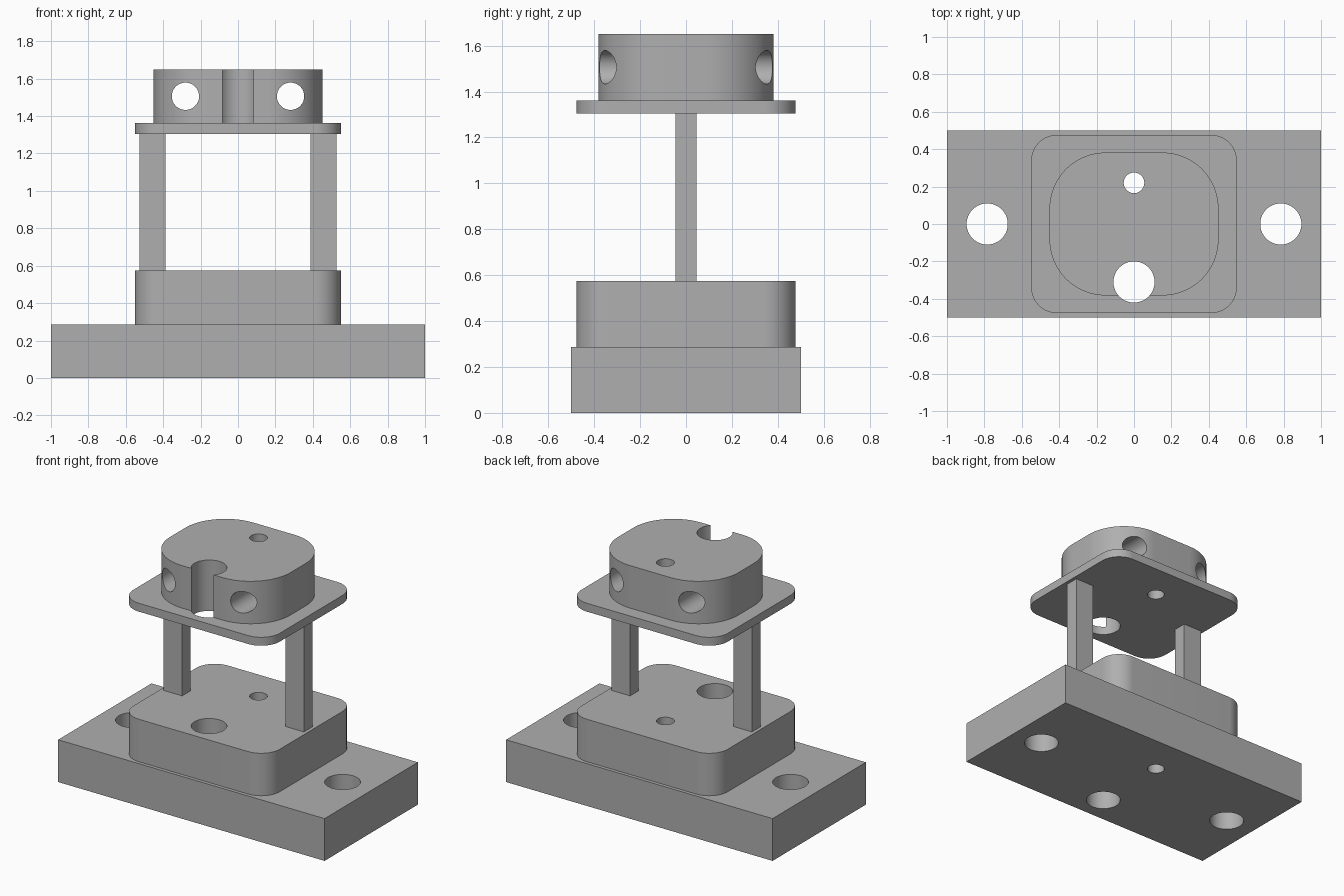
import bpy
import bmesh
import math
from mathutils import Matrix

cube = bpy.data.objects.get("Cube")
if cube:
    bpy.data.objects.remove(cube, do_unlink=True)

grey = bpy.data.materials.new("plain_grey")
grey.use_nodes = True
grey.diffuse_color = (0.43, 0.43, 0.43, 1)
grey.node_tree.nodes["Principled BSDF"].inputs["Base Color"].default_value = (0.43, 0.43, 0.43, 1)


def make_object(name, bm):
    bmesh.ops.recalc_face_normals(bm, faces=bm.faces)
    mesh = bpy.data.meshes.new(name)
    bm.to_mesh(mesh)
    bm.free()
    mesh.materials.append(grey)
    obj = bpy.data.objects.new(name, mesh)
    bpy.context.collection.objects.link(obj)
    return obj


def slab(name, half_x, half_y, bottom, top, radius=0, centre_x=0, steps=16):
    """Extruded rectangle with optional rounded corners."""
    bm = bmesh.new()
    outline = []
    for i, (sx, sy) in enumerate([(1, 1), (-1, 1), (-1, -1), (1, -1)]):
        for k in range(steps + 1 if radius else 1):
            a = math.pi / 2 * (i + k / steps)
            outline.append(bm.verts.new((
                centre_x + sx * (half_x - radius) + radius * math.cos(a),
                sy * (half_y - radius) + radius * math.sin(a), bottom)))
    face = bm.faces.new(outline)
    grown = bmesh.ops.extrude_face_region(bm, geom=[face])["geom"]
    verts = [v for v in grown if isinstance(v, bmesh.types.BMVert)]
    bmesh.ops.translate(bm, vec=(0, 0, top - bottom), verts=verts)
    return make_object(name, bm)


def drill(obj, x, y, z, radius, axis="Z"):
    """Cut a round through hole, then discard the cutter."""
    bm = bmesh.new()
    turn = Matrix.Rotation(math.pi / 2, 4, "X") if axis == "Y" else Matrix()
    bmesh.ops.create_cone(bm, cap_ends=True, segments=64, radius1=radius, radius2=radius,
                          depth=4, matrix=Matrix.Translation((x, y, z)) @ turn)
    cutter = make_object("hole_cutter", bm)
    cutter.hide_render = True
    mod = obj.modifiers.new("hole", "BOOLEAN")
    mod.operation = "DIFFERENCE"
    mod.solver = "EXACT"
    mod.object = cutter
    bpy.context.view_layer.objects.active = obj
    bpy.ops.object.modifier_apply(modifier=mod.name)
    bpy.data.objects.remove(cutter, do_unlink=True)


# Stacked plates and blocks
base = slab("base_block", 1.0, 0.5, 0, 0.287)
pedestal = slab("pedestal", 0.55, 0.477, 0.287, 0.575, 0.14)
plate = slab("upper_plate", 0.55, 0.477, 1.305, 1.362, 0.14)
head = slab("head_block", 0.452, 0.382, 1.362, 1.65, 0.3, steps=24)

# Side posts
posts = [slab(side + "_post", 0.07, 0.046, 0.575, 1.305, centre_x=s * 0.457)
         for side, s in (("left", 1), ("right", -1))]

# Vertical holes running through the whole stack
for part in (base, pedestal, plate, head):
    drill(part, 0, -0.31, 1, 0.11)
    drill(part, 0, 0.22, 1, 0.055)

# Mounting holes in the base and cross holes in the head
for s in (-1, 1):
    drill(base, s * 0.785, 0, 0, 0.11)
    drill(head, s * 0.281, 0, 1.506, 0.073, "Y")

# Smooth curved walls, crisp edges
for obj in (base, pedestal, plate, head, *posts):
    bpy.ops.object.select_all(action="DESELECT")
    obj.select_set(True)
    bpy.context.view_layer.objects.active = obj
    bpy.ops.object.shade_smooth_by_angle(angle=math.radians(30))
